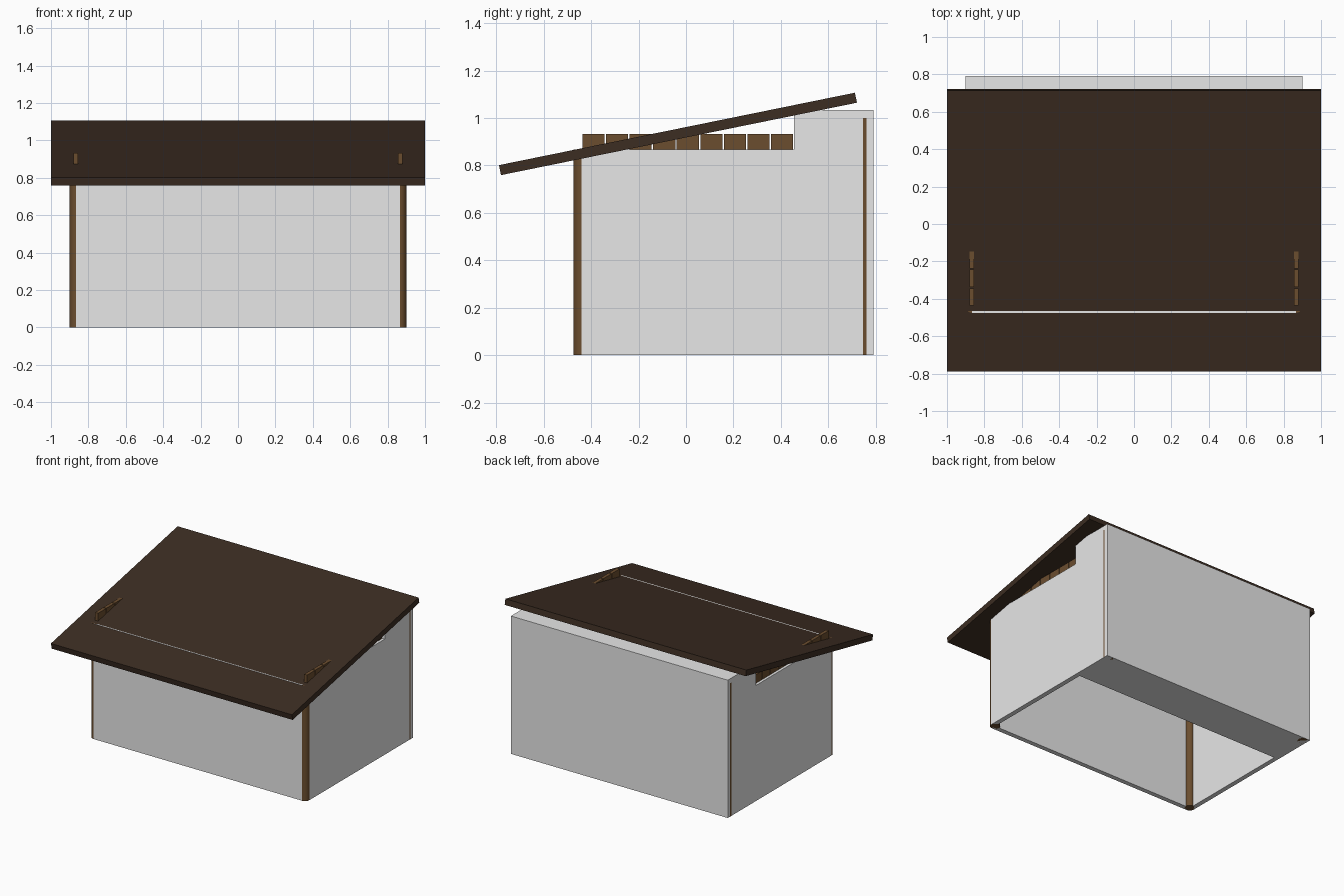
import bpy, math

cube = bpy.data.objects.get("Cube")
if cube:
    bpy.data.objects.remove(cube, do_unlink=True)


def material(name, rgb):
    m = bpy.data.materials.new(name)
    m.use_nodes = True
    m.diffuse_color = (*rgb, 1)
    bsdf = next(n for n in m.node_tree.nodes if n.type == 'BSDF_PRINCIPLED')
    bsdf.inputs["Base Color"].default_value = (*rgb, 1)
    bsdf.inputs["Roughness"].default_value = 0.8
    return m


WALL = material("pale_grey", (0.8, 0.8, 0.8))
ROOF = material("dark_brown", (0.045, 0.026, 0.016))
WOOD = material("wood_brown", (0.147, 0.075, 0.028))


def box(name, mat, x, y, z):
    """Box from (low, high) pairs on each axis."""
    mid = [(a + b) / 2 for a, b in (x, y, z)]
    size = [b - a for a, b in (x, y, z)]
    bpy.ops.mesh.primitive_cube_add(size=1, location=mid)
    o = bpy.context.object
    o.name = name
    for v in o.data.vertices:
        v.co = [c * s for c, s in zip(v.co, size)]
    o.data.materials.append(mat)
    return o


def post(name, x, y, radius, height):
    bpy.ops.mesh.primitive_cylinder_add(vertices=32, radius=radius, depth=height,
                                        location=(x, y, height / 2))
    o = bpy.context.object
    o.name = name
    o.data.materials.append(WOOD)
    bpy.ops.object.shade_smooth_by_angle(angle=math.radians(30))


FRONT, STEP, BACK = -0.44, 0.455, 0.79
EAVE = 0.867

# Front wall and the thick, taller rear block
box("front_wall", WALL, (-0.865, 0.865), (-0.475, FRONT), (0, EAVE))
box("rear_block", WALL, (-0.9, 0.9), (STEP, BACK), (0, 1.034))

# Side walls, round corner posts and the row of wooden blocks on each side
BLOCKS = 9
pitch = (STEP - FRONT) / BLOCKS
for side, s in (("left", 1), ("right", -1)):
    def span(a, b):
        return tuple(sorted((s * a, s * b)))
    box(side + "_wall", WALL, span(0.865, 0.9), (FRONT, STEP), (0, EAVE))
    post(side + "_front_post", s * 0.865, FRONT, 0.035, EAVE)
    post(side + "_rear_post", s * 0.865, 0.754, 0.0357, 1.0)
    for i in range(BLOCKS):
        y = FRONT + i * pitch
        box(f"{side}_top_block_{i + 1}", WOOD, span(0.855, 0.88),
            (y + 0.003, y + pitch - 0.003), (EAVE, 0.932))

# Sloping roof slab
roof = box("roof", ROOF, (-1, 1), (-0.8, 0.7325), (0.9115, 0.9545))
roof.location = (0, -0.034, 0.933)
roof.rotation_euler.x = math.radians(11.5)
